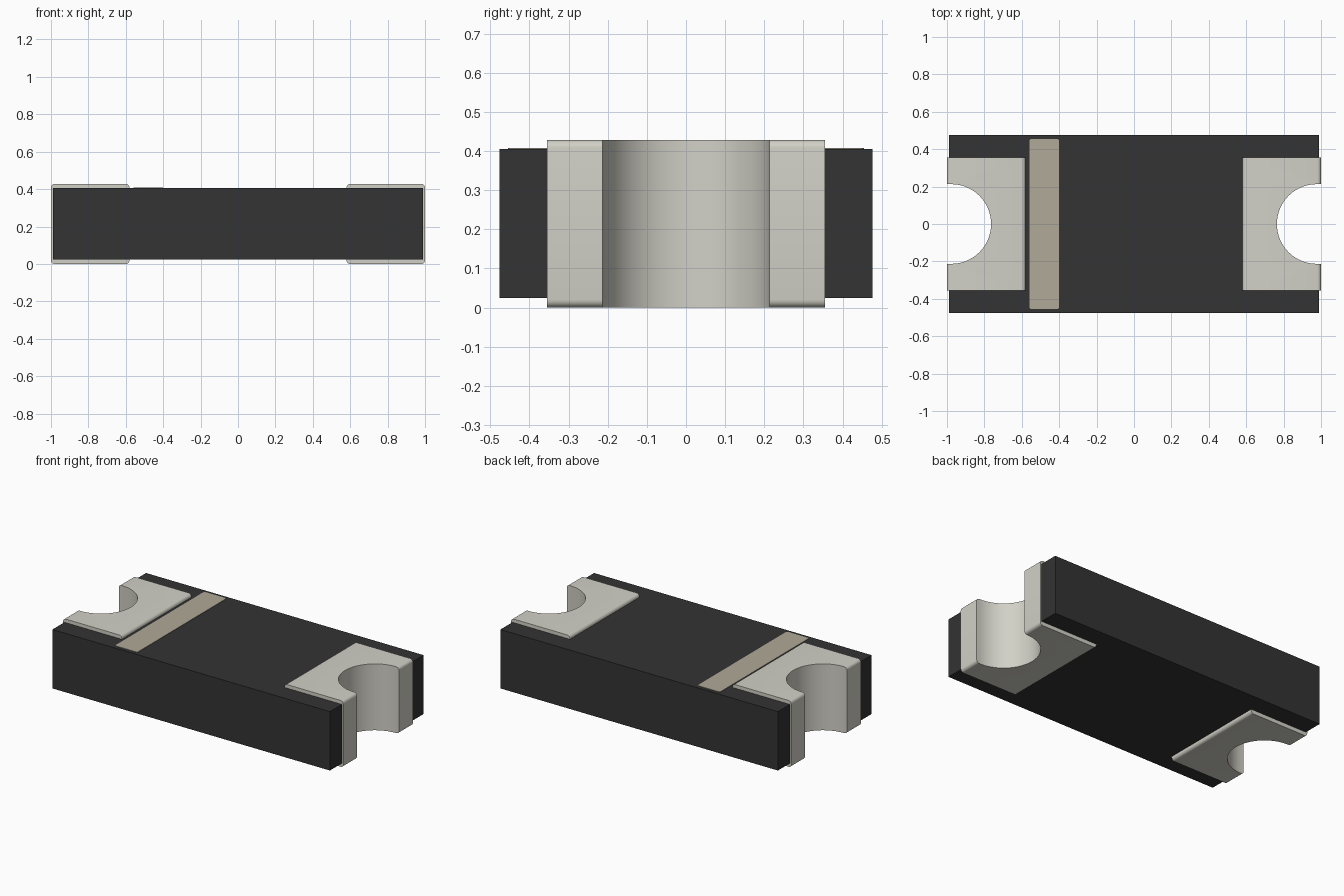
import bpy, bmesh, math

cube = bpy.data.objects.get("Cube")
if cube:
    bpy.data.objects.remove(cube, do_unlink=True)


def material(name, rgb):
    m = bpy.data.materials.new(name)
    m.use_nodes = True
    m.diffuse_color = (*rgb, 1)
    bsdf = m.node_tree.nodes["Principled BSDF"]
    bsdf.inputs["Base Color"].default_value = (*rgb, 1)
    bsdf.inputs["Roughness"].default_value = 0.5
    return m


BLACK = material("black body", (0.033, 0.033, 0.033))
METAL = material("pale metal", (0.645, 0.638, 0.572))
TAN = material("tan marking", (0.435, 0.398, 0.316))


def notch(radius, end_x, cx=0.977, steps=32):
    """Half-round cut-out on the +x end, from front to back."""
    arc = [(cx - radius * math.sin(math.pi * i / steps),
            -radius * math.cos(math.pi * i / steps)) for i in range(steps + 1)]
    return [(end_x, -radius)] + arc + [(end_x, radius)]


def prism(name, outline, z0, z1, mat, round_edge=None, radius=0.02):
    """Extrude a plan outline; round the edges accepted by round_edge."""
    bm = bmesh.new()
    face = bm.faces.new([bm.verts.new((x, y, z0)) for x, y in outline])
    top = bmesh.ops.extrude_face_region(bm, geom=[face])["geom"]
    for v in top:
        if isinstance(v, bmesh.types.BMVert):
            v.co.z = z1
    bmesh.ops.recalc_face_normals(bm, faces=bm.faces)
    if round_edge:
        edges = [e for e in bm.edges if round_edge(*[v.co for v in e.verts])]
        bmesh.ops.bevel(bm, geom=edges, offset=radius, segments=5,
                        profile=0.5, affect='EDGES')
    mesh = bpy.data.meshes.new(name)
    bm.to_mesh(mesh)
    bm.free()
    mesh.materials.append(mat)
    ob = bpy.data.objects.new(name, mesh)
    bpy.context.collection.objects.link(ob)
    bpy.ops.object.select_all(action='DESELECT')
    bpy.context.view_layer.objects.active = ob
    ob.select_set(True)
    bpy.ops.object.shade_smooth_by_angle(angle=math.radians(30))
    return ob


# Body block, with a clearance notch behind each terminal
BX, BY = 0.99, 0.477
half = [(BX, -BY)] + notch(0.225, BX) + [(BX, BY)]
prism("body", half + [(-x, -y) for x, y in half], 0.025, 0.405, BLACK)

# End terminals: notched plates wrapped over the ends, rounded at the folds
TY, INNER = 0.355, 0.58
plan = [(INNER, -TY), (1.0, -TY)] + notch(0.213, 1.0) + [(1.0, TY), (INNER, TY)]


def is_fold(a, b):
    return (abs(a.z - b.z) < 1e-5 and abs(a.x - b.x) < 1e-5
            and (abs(abs(a.x) - 1) < 1e-5 or abs(abs(a.x) - INNER) < 1e-5))


for side, s in (("left", 1), ("right", -1)):
    prism(side + "_terminal", [(s * x, s * y) for x, y in plan],
          0.0, 0.428, METAL, is_fold)

# Polarity band: thin plate with slightly rounded corners
prism("polarity_band", [(-0.56, -0.455), (-0.40, -0.455), (-0.40, 0.455), (-0.56, 0.455)],
      0.401, 0.408, TAN, lambda a, b: abs(a.z - b.z) > 1e-5, 0.012)
